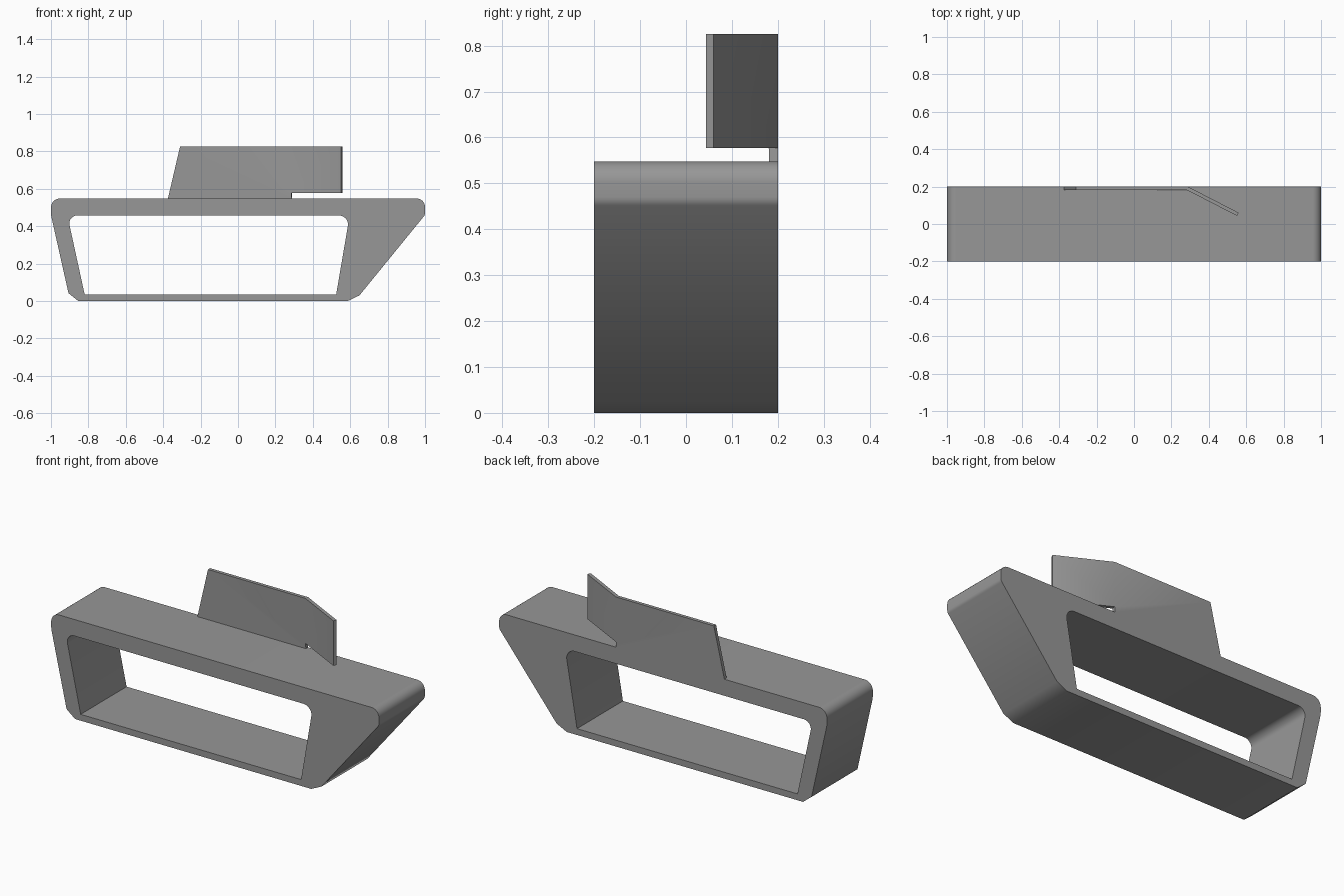
import bpy, bmesh
from math import radians, tan, ceil
from mathutils import Vector

if "Cube" in bpy.data.objects:
    bpy.data.objects.remove(bpy.data.objects["Cube"])

grey = bpy.data.materials.new("dark_grey")
grey.diffuse_color = (0.31, 0.31, 0.31, 1)
grey.use_nodes = True
grey.node_tree.nodes["Principled BSDF"].inputs["Base Color"].default_value = grey.diffuse_color


def rounded(corners):
    """Fillet each (x, z, radius, degrees per step) corner of a closed outline."""
    pts, n = [], len(corners)
    for i, (x, z, r, step) in enumerate(corners):
        p = Vector((x, z))
        if r == 0:
            pts.append(p)
            continue
        a = (Vector(corners[i - 1][:2]) - p).normalized()
        b = (Vector(corners[(i + 1) % n][:2]) - p).normalized()
        ang = a.angle(b)
        d = r / tan(ang / 2)
        centre = p + (a + b).normalized() * (d * d + r * r) ** 0.5
        va, vb = p + a * d - centre, p + b * d - centre
        steps = ceil((radians(180) - ang) / radians(step))
        for k in range(steps + 1):
            pts.append(centre + va.lerp(vb, k / steps).normalized() * r)
    return pts


def finish(bm, name):
    mesh = bpy.data.meshes.new(name)
    bm.to_mesh(mesh)
    bm.free()
    mesh.materials.append(grey)
    ob = bpy.data.objects.new(name, mesh)
    bpy.context.collection.objects.link(ob)
    bpy.ops.object.select_all(action='DESELECT')
    bpy.context.view_layer.objects.active = ob
    ob.select_set(True)
    return ob


# hollow frame: outer outline with a through opening, extruded in y
outer = rounded([(-1, 0.548, 0.048, 12), (-1, 0.46, 0.1, 12), (-0.897, 0.0, 0.053, 90),
                 (0.625, 0.0, 0.08, 90), (1, 0.46, 0.03, 12), (1, 0.548, 0.045, 12)])
inner = rounded([(-0.912, 0.457, 0.042, 12), (-0.82, 0.035, 0, 12),
                 (0.525, 0.035, 0, 12), (0.597, 0.457, 0.048, 12)])
bm = bmesh.new()
edges = []
for loop in (outer, inner):
    vs = [bm.verts.new((p.x, -0.2, p.y)) for p in loop]
    edges += [bm.edges.new((vs[i - 1], vs[i])) for i in range(len(vs))]
bmesh.ops.triangle_fill(bm, edges=edges, use_beauty=True, normal=(0, -1, 0))
ext = bmesh.ops.extrude_face_region(bm, geom=bm.faces[:], use_keep_orig=True)
bmesh.ops.translate(bm, vec=(0, 0.4, 0),
                    verts=[g for g in ext["geom"] if isinstance(g, bmesh.types.BMVert)])
bmesh.ops.recalc_face_normals(bm, faces=bm.faces[:])
finish(bm, "hollow_frame")
bpy.ops.object.shade_smooth_by_angle(angle=radians(42))

# bent sheet plate on the back edge, its free wing turned to the front
bm = bmesh.new()
a, b, c, d, e, t0, t1 = [bm.verts.new(p) for p in (
    (-0.375, 0.2, 0.546), (0.288, 0.2, 0.546), (0.288, 0.2, 0.577),
    (0.288, 0.2, 0.825), (-0.31, 0.2, 0.825),
    (0.56, 0.06, 0.577), (0.56, 0.06, 0.825))]
bm.faces.new((a, b, c, d, e))
bm.faces.new((c, t0, t1, d))
plate = finish(bm, "bent_plate")
mod = plate.modifiers.new("thickness", 'SOLIDIFY')
mod.thickness = 0.019
mod.offset = 1
mod.use_even_offset = True
bpy.ops.object.modifier_apply(modifier=mod.name)
bpy.ops.object.shade_smooth_by_angle(angle=radians(42))
